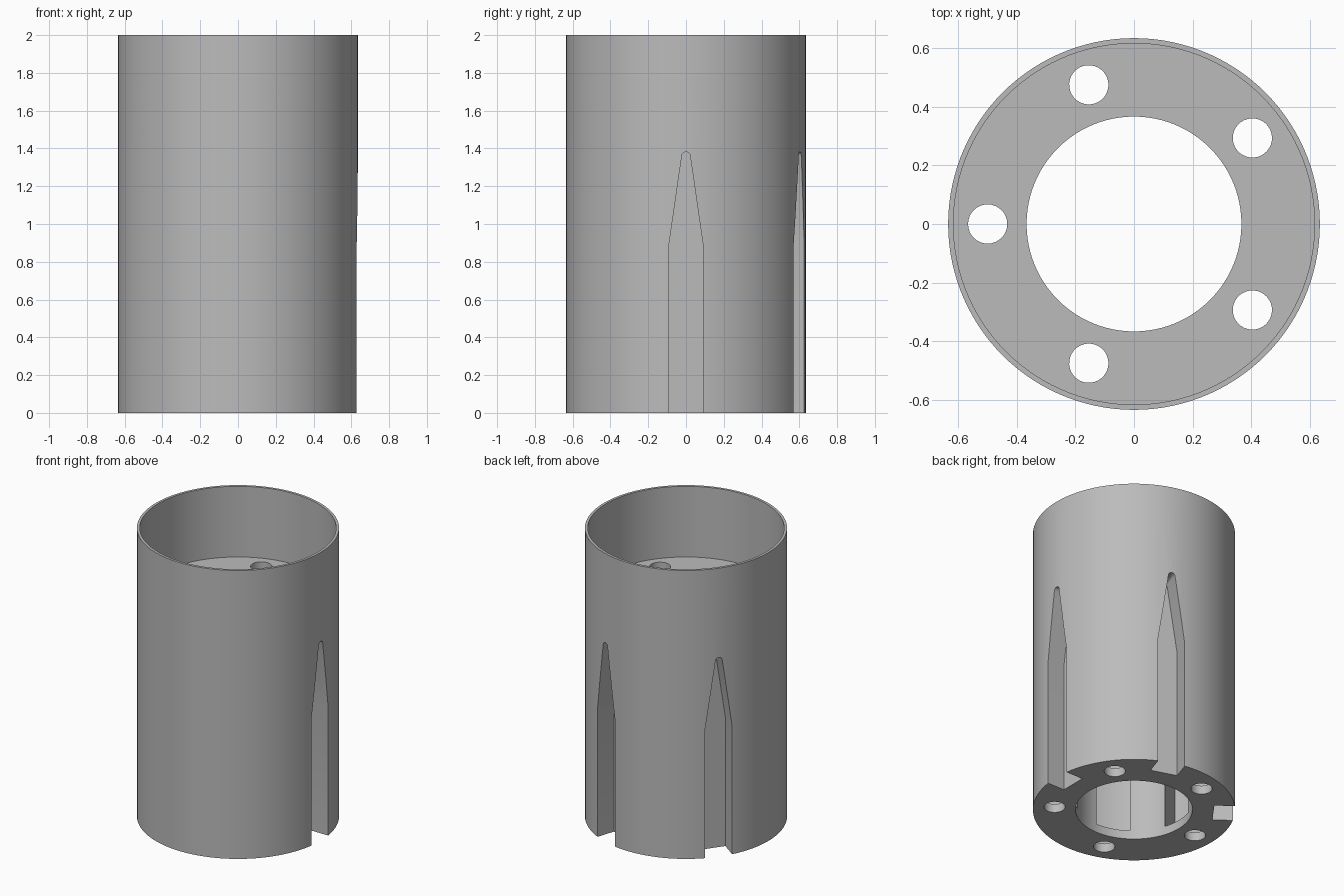
import bpy, bmesh
from math import sin, cos, asin, pi, radians
from mathutils import Matrix

if "Cube" in bpy.data.objects:
    bpy.data.objects.remove(bpy.data.objects["Cube"], do_unlink=True)

OUTER, INNER, BORE = 0.635, 0.617, 0.367
FLOOR, PLATE = 1.51, 0.06
SLOT_HALF, SLOT_BED = 0.09, 0.50
RIB_HALF = 0.113
STEP = 2 * pi / 5

grey = bpy.data.materials.new("plain_grey")
grey.use_nodes = True
colour = (0.5, 0.5, 0.5, 1)
grey.diffuse_color = colour
grey.node_tree.nodes["Principled BSDF"].inputs["Base Color"].default_value = colour


def prism(name, outline, depth, matrix=Matrix()):
    """Extrude a flat outline along its local z, then place it."""
    bm = bmesh.new()
    face = bm.faces.new([bm.verts.new((x, y, 0)) for x, y in outline])
    moved = bmesh.ops.extrude_face_region(bm, geom=[face])["geom"]
    verts = [v for v in moved if isinstance(v, bmesh.types.BMVert)]
    bmesh.ops.translate(bm, verts=verts, vec=(0, 0, depth))
    bm.transform(matrix)
    bmesh.ops.recalc_face_normals(bm, faces=bm.faces)
    mesh = bpy.data.meshes.new(name)
    bm.to_mesh(mesh)
    bm.free()
    mesh.materials.append(grey)
    obj = bpy.data.objects.new(name, mesh)
    bpy.context.collection.objects.link(obj)
    return obj


def arc(radius, start, end, steps):
    return [(radius * cos(start + (end - start) * i / steps),
             radius * sin(start + (end - start) * i / steps))
            for i in range(steps + 1)]


def circle(radius, steps):
    return arc(radius, 0, 2 * pi, steps)[:-1]


def lift(x, z):
    return Matrix.Translation((x, 0, z))


# Outer sleeve body
body = prism("slotted_sleeve", circle(OUTER, 120), 2)

# Central bore and wide upper socket
cutters = [prism("bore_cutter", circle(BORE, 96), 3, lift(0, -0.5)),
           prism("socket_cutter", circle(INNER, 120), 1, lift(0, FLOOR))]

# Pocket outline between two ribs
inner_r = BORE - 0.04
wide = pi / 5 - asin(RIB_HALF / INNER)
narrow = pi / 5 - asin(RIB_HALF / inner_r)
pocket = arc(INNER, -wide, wide, 16) + arc(inner_r, narrow, -narrow, 6)

# Slot outline: straight sides, taper and rounded tip
tip = [(x, 1.36 + y) for x, y in arc(0.022, radians(8), radians(172), 10)]
slot = [(-SLOT_HALF, -0.1), (SLOT_HALF, -0.1), (SLOT_HALF, 0.89)] + tip + [(-SLOT_HALF, 0.89)]
upright = Matrix(((0, 0, 1, SLOT_BED), (1, 0, 0, 0), (0, 1, 0, 0), (0, 0, 0, 1)))

for i in range(5):
    at_slot = Matrix.Rotation(i * STEP, 4, "Z")
    at_hole = Matrix.Rotation((i + 0.5) * STEP, 4, "Z")
    cutters += [
        prism("slot_cutter", slot, 0.3, at_slot @ upright),
        prism("pocket_cutter", pocket, FLOOR - 2 * PLATE, at_hole @ lift(0, PLATE)),
        prism("bolt_hole_cutter", circle(0.067, 32), 3, at_hole @ lift(0.5, -0.5))]

# Cut everything out of the sleeve
for cutter in cutters:
    cutter.hide_render = True
    mod = body.modifiers.new(cutter.name, "BOOLEAN")
    mod.operation, mod.solver, mod.object = "DIFFERENCE", "EXACT", cutter

bpy.context.view_layer.update()
result = bpy.data.meshes.new_from_object(
    body.evaluated_get(bpy.context.evaluated_depsgraph_get()))
body.modifiers.clear()
body.data = result
for cutter in cutters:
    bpy.data.objects.remove(cutter, do_unlink=True)

# Smooth curved walls, crisp edges
bpy.ops.object.select_all(action="DESELECT")
body.select_set(True)
bpy.context.view_layer.objects.active = body
bpy.ops.object.shade_smooth_by_angle(angle=radians(20))
